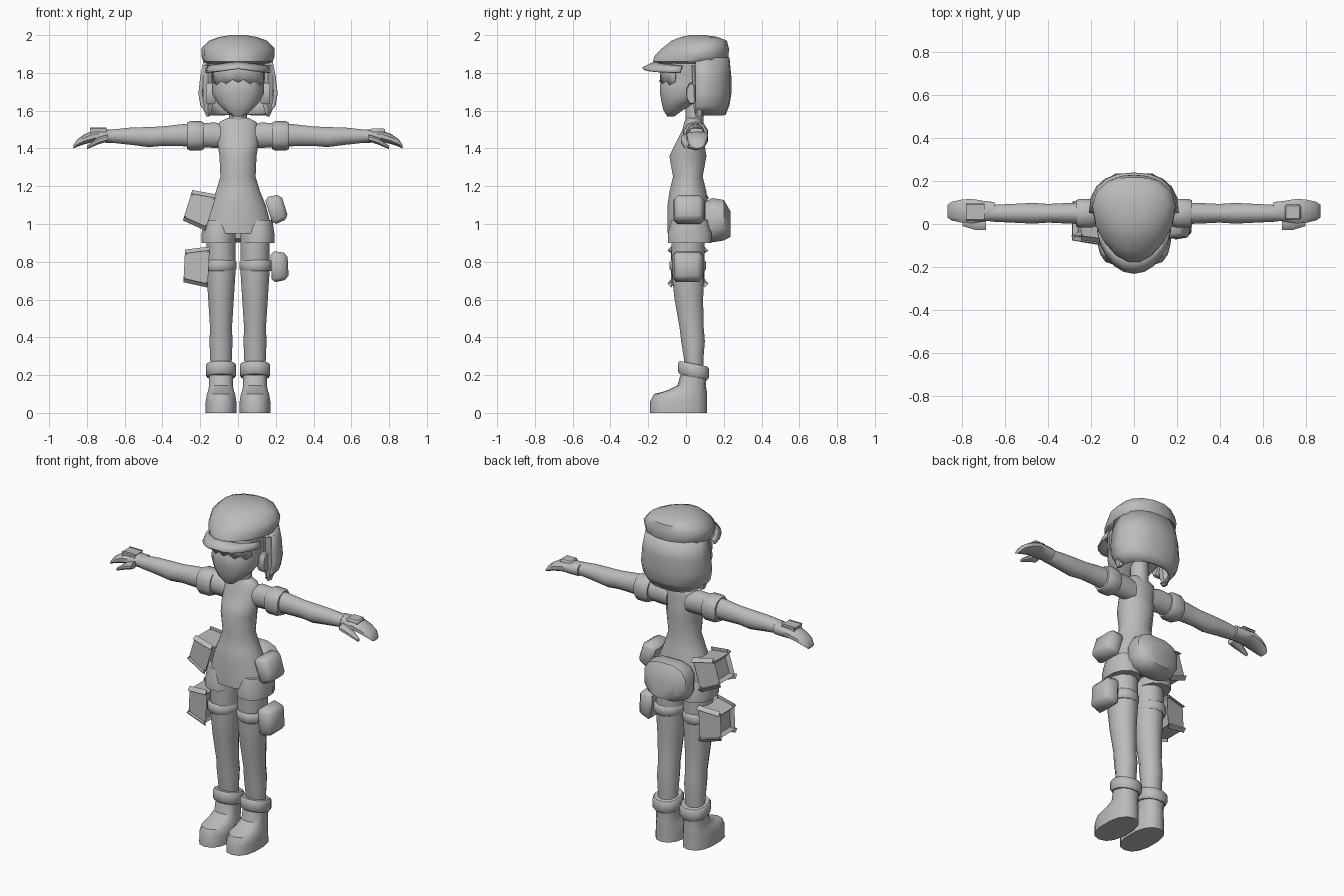
import bpy
import bmesh
from math import sin, cos, radians, pi, copysign
from mathutils import Matrix, Vector

default_cube = bpy.data.objects.get("Cube")
if default_cube:
    bpy.data.objects.remove(default_cube, do_unlink=True)

# The single grey material
colour = (.5, .5, .5, 1)
grey = bpy.data.materials.new("plain_grey")
grey.use_nodes = True
grey.diffuse_color = colour
grey.node_tree.nodes["Principled BSDF"].inputs["Base Color"].default_value = colour


def finish(mesh_builder, name, angle=45):
    """Turn the built geometry into a smooth-shaded object with sharp edges."""
    bmesh.ops.recalc_face_normals(mesh_builder, faces=mesh_builder.faces)
    mesh = bpy.data.meshes.new(name)
    mesh_builder.to_mesh(mesh)
    mesh_builder.free()
    mesh.materials.append(grey)
    mesh.shade_smooth()
    mesh.set_sharp_from_angle(angle=radians(angle))
    part = bpy.data.objects.new(name, mesh)
    bpy.context.collection.objects.link(part)
    return part


def signed_power(value, squareness):
    """Rounded-square version of a sine or cosine."""
    return copysign(abs(value) ** (2 / squareness), value)


def loft(name, axis, rings, offset=0, sides=12, squareness=2, egg=0, mirror=1, tilt=0):
    """Closed skin over rings of (position, radius, other radius, other centre)."""
    builder = bmesh.new()
    loops = []
    for position, radius, other_radius, other_centre in rings:
        loop = []
        for step in range(sides):
            turn = 2 * pi * (step + .5) / sides
            rise = other_radius * signed_power(sin(turn), squareness)
            u = offset + radius * signed_power(cos(turn), squareness) * (1 + egg * sin(turn))
            v = other_centre + rise
            x, y, z = {"x": (position, u, v), "y": (u, position, v), "z": (u, v, position)}[axis]
            loop.append(builder.verts.new((x * mirror, y, z - tilt * rise)))
        loops.append(loop)
    for low, high in zip(loops, loops[1:]):
        for step in range(sides):
            after = (step + 1) % sides
            builder.faces.new((low[step], low[after], high[after], high[step]))
    builder.faces.new(loops[0])
    builder.faces.new(loops[-1])
    return finish(builder, name)


def band(name, axis, start, end, radius, other_radius, other_centre, **options):
    """Short tube with slightly rounded rims."""
    rim = (end - start) / 6
    profile = [(start, .9), (start + rim, 1), (end - rim, 1), (end, .9)]
    rings = [(p, radius * k, other_radius * k, other_centre) for p, k in profile]
    return loft(name, axis, rings, **options)


def shell(name, centre, start, end, rings, thickness, squareness=2, drop=0, zigzag=0):
    """Open arc wall over rings of (height, radius x, radius y)."""
    builder = bmesh.new()
    loops = []
    steps = 10
    for height, radius_x, radius_y in rings:
        last = height == rings[-1][0]
        loop = []
        for step in range(steps + 1):
            turn = radians(start + (end - start) * step / steps)
            x = radius_x * signed_power(cos(turn), squareness)
            y = centre + radius_y * signed_power(sin(turn), squareness)
            z = height - drop * abs(cos(turn)) + (zigzag * (step % 2) if last else 0)
            loop.append(builder.verts.new((x, y, z)))
        loops.append(loop)
    for high, low in zip(loops, loops[1:]):
        for step in range(steps):
            builder.faces.new((high[step], low[step], low[step + 1], high[step + 1]))
    part = finish(builder, name)
    wall = part.modifiers.new("thickness", "SOLIDIFY")
    wall.thickness = thickness
    wall.offset = 0


def box(name, place, size, taper=1, lean=0, mirror=1, bevel=.02):
    """Bevelled box whose outward face is tapered."""
    builder = bmesh.new()
    bmesh.ops.create_cube(builder, size=1)
    rotation = Matrix.Rotation(lean, 3, "Y")
    for vert in builder.verts:
        scale = taper if vert.co.x > 0 else 1
        corner = Vector((vert.co.x * size[0], vert.co.y * size[1] * scale, vert.co.z * size[2] * scale))
        corner = rotation @ corner + Vector(place)
        corner.x *= mirror
        vert.co = corner
    bmesh.ops.bevel(builder, geom=builder.edges[:], offset=bevel, segments=1, affect="EDGES")
    finish(builder, name)


# Torso with hips, waist and shoulders, then the neck
loft("torso", "z", [
    (.95, .19, .12, .02), (1.1, .15, .11, .01), (1.17, .12, .1, .01),
    (1.25, .095, .08, .01), (1.36, .1, .1, .01), (1.42, .11, .08, .02),
    (1.5, .11, .06, .04), (1.54, .1, .05, .04), (1.56, .06, .04, .04)], sides=16)
band("neck", "z", 1.5, 1.7, .05, .05, .045)

# Head with pointed chin
loft("head", "z", [
    (1.57, .03, .02, -.08), (1.6, .07, .05, -.07), (1.64, .11, .09, -.04),
    (1.69, .14, .14, 0), (1.74, .14, .15, .01), (1.77, .145, .145, .02),
    (1.88, .15, .15, .02)], sides=16, squareness=2.2)

# Bobbed hair and fringe
shell("hair_bob", .05, 0, 180, [
    (1.88, .17, .17), (1.78, .19, .18), (1.69, .2, .18), (1.63, .19, .17),
    (1.58, .15, .15)], thickness=.02, squareness=2.5)
shell("fringe", .02, 210, 330, [(1.86, .15, .15), (1.81, .15, .15), (1.77, .15, .155)],
      thickness=.01, drop=.02, zigzag=-.02)

# Flat cap with brim
loft("cap", "z", [
    (1.85, .16, .17, .02), (1.86, .18, .2, .02), (1.89, .19, .2, .03),
    (1.93, .19, .18, .05), (1.97, .15, .15, .07), (1.99, .1, .1, .07),
    (2, .04, .04, .06)], sides=16, egg=.2)
shell("cap_brim", .01, 190, 350, [(1.86, .16, .17), (1.845, .17, .2), (1.825, .17, .24)],
      thickness=.01, drop=.025)

# Large pouch at the back of the hips
loft("back_pouch", "y", [
    (.1, .13, .1, 1.02), (.14, .15, .12, 1.02), (.2, .14, .11, 1.02), (.235, .09, .07, 1)],
    squareness=2.8)

for mirror, label in ((1, "left_"), (-1, "right_")):
    # Ear and front hair lock
    band(label + "ear", "x", .12, .17, .03, .06, 1.69, offset=.03, sides=8, mirror=mirror)
    loft(label + "hair_lock", "z", [
        (1.57, .01, .02, .07), (1.62, .03, .03, .07), (1.84, .03, .03, .06)],
        offset=.16, sides=6, mirror=mirror)

    # Arm and sleeve
    loft(label + "arm", "x", [
        (.06, .05, .06, 1.46), (.12, .055, .07, 1.47), (.3, .05, .06, 1.47),
        (.4, .045, .053, 1.465), (.47, .05, .055, 1.46), (.57, .045, .047, 1.465),
        (.67, .04, .036, 1.465)], offset=.05, mirror=mirror)
    band(label + "sleeve", "x", .18, .27, .07, .077, 1.467,
         offset=.05, sides=10, squareness=2.4, mirror=mirror)

    # Hand, thumb and glove plate
    loft(label + "hand", "x", [
        (.65, .044, .036, 1.465), (.7, .05, .035, 1.465), (.76, .06, .03, 1.465),
        (.81, .055, .027, 1.45), (.85, .045, .02, 1.43), (.87, .03, .01, 1.41)],
        offset=.06, sides=10, squareness=2.3, mirror=mirror)
    loft(label + "thumb", "x", [
        (.69, .03, .02, 1.455), (.74, .03, .02, 1.44), (.8, .01, .01, 1.405)],
        sides=8, mirror=mirror)
    box(label + "glove_plate", (.74, .055, 1.49), (.075, .07, .03), mirror=mirror, bevel=.006)

    # Shorts leg, bare leg and thigh strap
    loft(label + "shorts_leg", "z", [
        (.9, .09, .12, .02), (.95, .09, .12, .02), (1.02, .08, .1, .02)],
        offset=.105, squareness=2.2, mirror=mirror)
    loft(label + "leg", "z", [
        (.22, .056, .05, .045), (.3, .06, .055, .04), (.38, .063, .065, .037),
        (.45, .06, .066, .03), (.6, .07, .078, .015), (.75, .08, .09, .01),
        (.96, .08, .09, .01)], offset=.09, mirror=mirror)
    band(label + "thigh_strap", "z", .75, .81, .09, .1, .01, offset=.096, mirror=mirror)

    # Hip and thigh pouches
    box(label + "hip_pouch", (.205, .015, 1.08), (.09, .17, .155),
        taper=.86, lean=-.3, mirror=mirror)
    box(label + "thigh_pouch", (.22, .01, .775), (.09, .17, .17),
        taper=.82, lean=-.05, mirror=mirror)

    # Boot and its padded cuff
    loft(label + "boot", "z", [
        (0, .084, .15, -.04), (.06, .083, .15, -.04), (.1, .076, .14, -.03),
        (.115, .07, .11, 0), (.145, .064, .075, .03), (.2, .066, .07, .04)],
        offset=.09, sides=14, squareness=2.4, mirror=mirror)
    band(label + "boot_cuff", "z", .19, .26, .082, .084, .04,
         offset=.09, squareness=2.3, mirror=mirror, tilt=.2)
